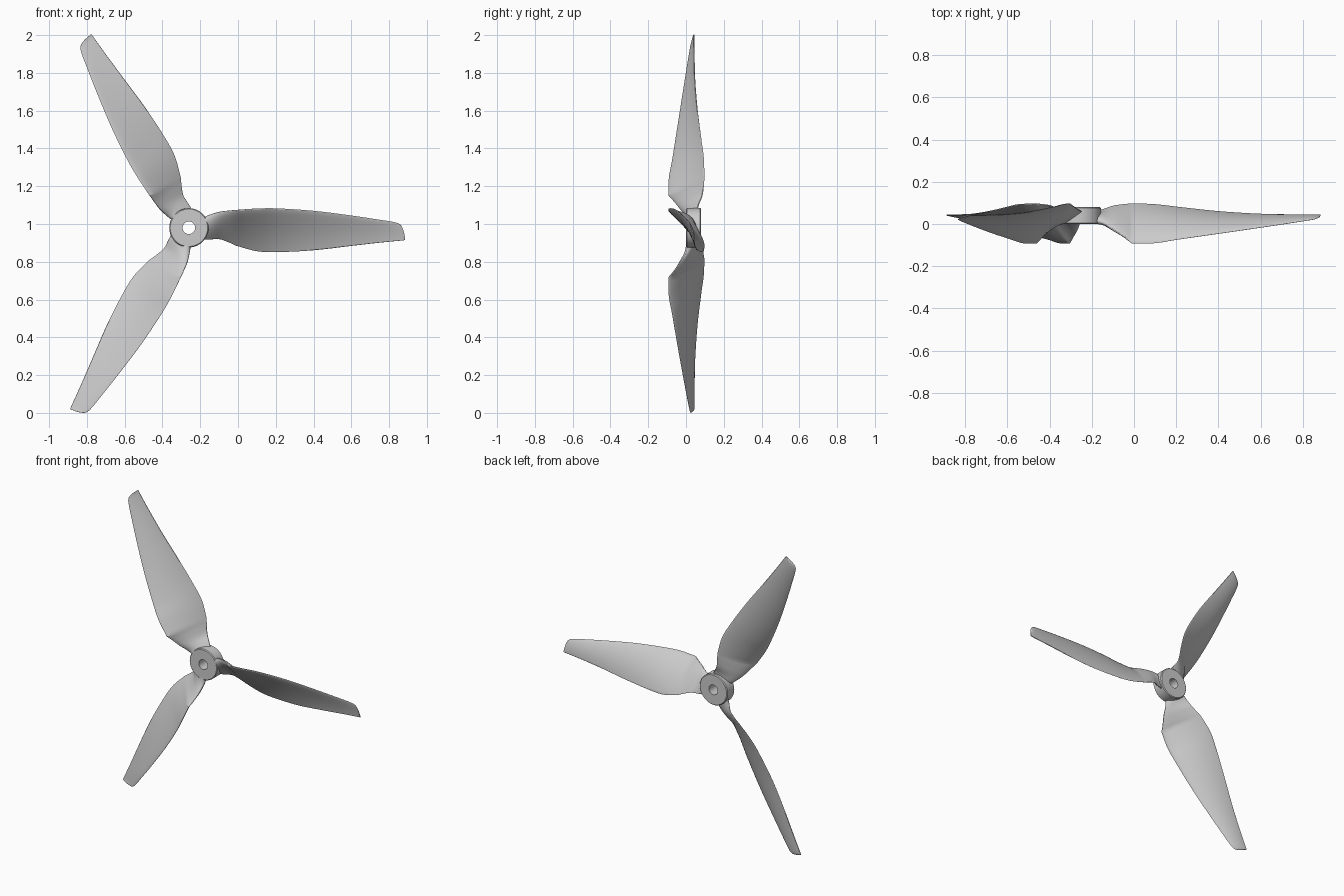
import bpy, bmesh, math
from mathutils import Vector, Matrix

if "Cube" in bpy.data.objects:
    bpy.data.objects.remove(bpy.data.objects["Cube"])

CENTRE = Vector((-0.26, 0, 0.98))

# Blade stations: radius, leading edge (w, y), trailing edge (w, y), thickness, camber
ROOT = [(0.07, 0.052, 0.012, -0.062, 0.058, 0.045, 0.0),
        (0.11, 0.068, 0.003, -0.062, 0.068, 0.042, 0.0),
        (0.16, 0.083, -0.030, -0.060, 0.086, 0.036, 0.004),
        (0.21, 0.090, -0.062, -0.077, 0.094, 0.030, 0.008),
        (0.25, 0.094, -0.093, -0.095, 0.098, 0.026, 0.012)]
OUTER = [(0.25, 0.094, -0.093, -0.095, 0.098, 0.026, 0.012),
         (0.36, 0.102, -0.091, -0.124, 0.094, 0.026, 0.014),
         (0.46, 0.103, -0.075, -0.129, 0.082, 0.024, 0.014),
         (0.66, 0.090, -0.046, -0.119, 0.060, 0.020, 0.012),
         (0.86, 0.065, -0.017, -0.096, 0.047, 0.015, 0.009),
         (1.00, 0.044, 0.004, -0.080, 0.044, 0.012, 0.006),
         (1.09, 0.029, 0.018, -0.071, 0.043, 0.009, 0.004),
         (1.122, 0.014, 0.024, -0.068, 0.043, 0.007, 0.003),
         (1.138, -0.020, 0.032, -0.066, 0.043, 0.005, 0.001),
         (1.145, -0.058, 0.040, -0.065, 0.043, 0.003, 0.0)]


def spline(rows, steps):
    """Catmull-Rom through rows with non-uniform radii (Hermite form)."""
    n = len(rows)

    def tangent(i, k):
        a, b = rows[max(i - 1, 0)], rows[min(i + 1, n - 1)]
        return (b[k] - a[k]) / (b[0] - a[0])
    out = []
    for i in range(n - 1):
        a, b = rows[i], rows[i + 1]
        h = b[0] - a[0]
        for s in range(steps):
            t = s / steps
            row = [a[0] + h * t]
            for k in range(1, 7):
                row.append((2*t**3 - 3*t*t + 1) * a[k] + (t**3 - 2*t*t + t) * h * tangent(i, k)
                           + (3*t*t - 2*t**3) * b[k] + (t**3 - t*t) * h * tangent(i + 1, k))
            out.append(row)
    out.append(list(rows[-1]))
    return out


def section(row, half=14):
    """Closed airfoil ring in (radius, y, w) space."""
    r, lw, ly, tw, ty, thick, camber = row
    le, te = Vector((r, ly, lw)), Vector((r, ty, tw))
    chord = te - le
    normal = Vector((0, -chord.z, chord.y)).normalized()
    pts = []
    for j in range(2 * half):
        a = math.pi * j / half
        u = (1 + math.cos(a)) / 2
        side = 1 if j < half else -1
        t = 2.6 * thick * math.sqrt(u) * (1 - u) / 2 + 0.002 * u
        if j == 0:
            t = 0
        pts.append(le + chord * u + normal * (side * t + camber * 4 * u * (1 - u)))
    return pts


def finish(bm, name, angle):
    bmesh.ops.recalc_face_normals(bm, faces=bm.faces)
    mesh = bpy.data.meshes.new(name)
    bm.to_mesh(mesh)
    bm.free()
    ob = bpy.data.objects.new(name, mesh)
    bpy.context.collection.objects.link(ob)
    bpy.ops.object.select_all(action='DESELECT')
    ob.select_set(True)
    bpy.context.view_layer.objects.active = ob
    bpy.ops.object.shade_smooth_by_angle(angle=math.radians(angle))
    return ob


# Twisted blades, three around the hub
rows = spline(ROOT, 4)[:-1] + spline(OUTER, 5)
for i in range(3):
    bm = bmesh.new()
    rings = [[bm.verts.new(p) for p in section(row)] for row in rows]
    for a, b in zip(rings, rings[1:]):
        for j in range(len(a)):
            k = (j + 1) % len(a)
            bm.faces.new((a[j], a[k], b[k], b[j]))
    bm.faces.new(rings[0])
    bm.faces.new(rings[-1])
    turn = Matrix.Rotation(-math.radians(120 * i), 4, 'Y')
    bmesh.ops.transform(bm, matrix=Matrix.Translation(CENTRE) @ turn, verts=bm.verts)
    finish(bm, f"blade_{i + 1}", 25)

# Hub ring with a shaft hole, turned from its profile (radius, y)
profile = [(0.033, 0.0), (0.099, 0.0), (0.104, 0.005), (0.104, 0.075), (0.099, 0.08), (0.033, 0.08)]
N = 64
bm = bmesh.new()
rings = [[bm.verts.new(CENTRE + Vector((r * math.cos(2 * math.pi * s / N), y,
                                        r * math.sin(2 * math.pi * s / N))))
          for r, y in profile] for s in range(N)]
for s in range(N):
    a, b = rings[s], rings[(s + 1) % N]
    for j in range(len(profile)):
        k = (j + 1) % len(profile)
        bm.faces.new((a[j], a[k], b[k], b[j]))
finish(bm, "hub", 30)
